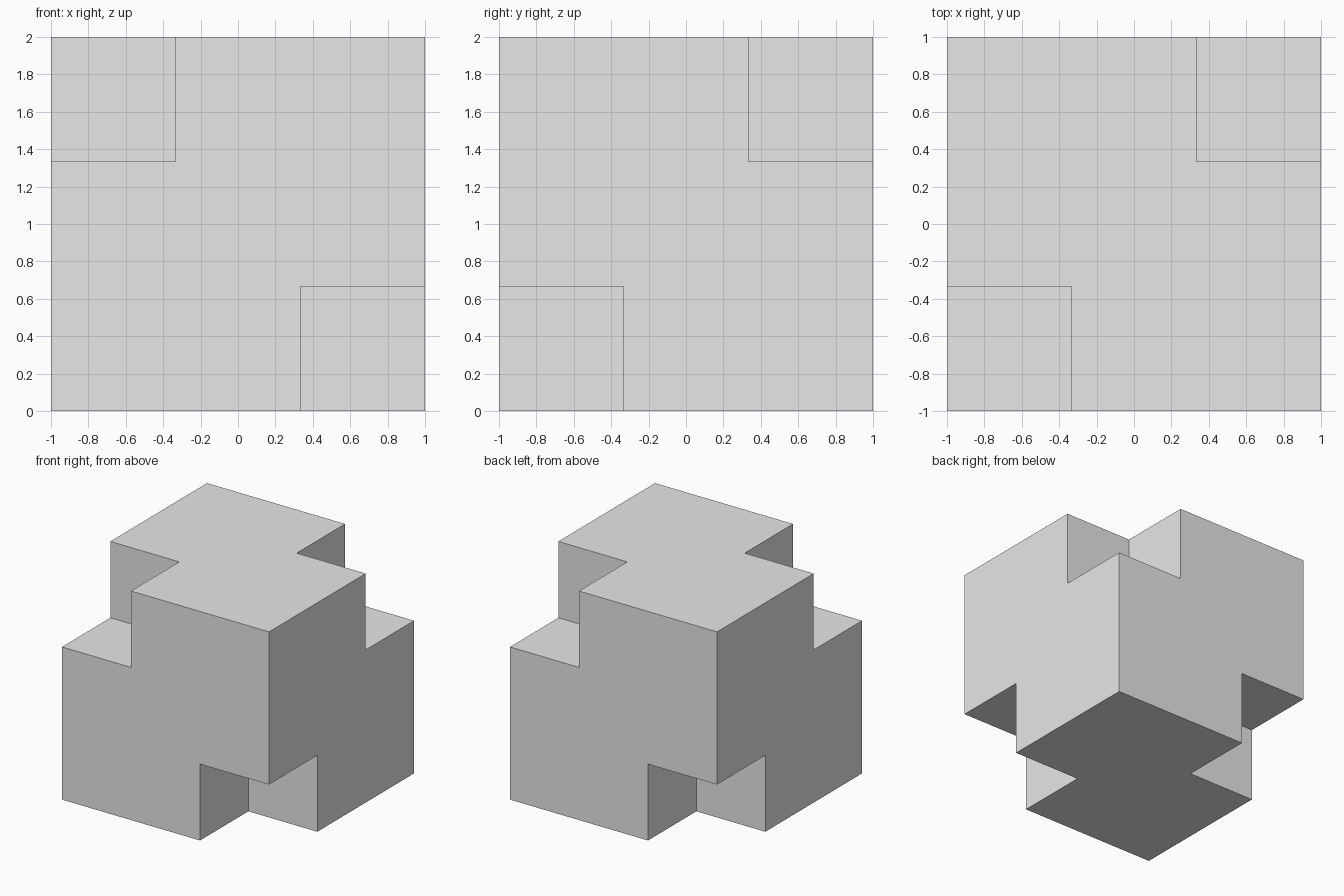
import bpy, bmesh
from mathutils import Matrix, Vector

if "Cube" in bpy.data.objects:
    bpy.data.objects.remove(bpy.data.objects["Cube"])

NOTCH = 2 / 3      # side of each notch cut into a corner
OVER = 0.2         # cutter overhang beyond the block


def boxes_object(name, boxes):
    """One mesh object made of cubes given as (centre, side)."""
    bm = bmesh.new()
    for centre, side in boxes:
        bmesh.ops.create_cube(bm, size=side, matrix=Matrix.Translation(centre))
    mesh = bpy.data.meshes.new(name)
    bm.to_mesh(mesh)
    bm.free()
    obj = bpy.data.objects.new(name, mesh)
    bpy.context.collection.objects.link(obj)
    return obj


grey = bpy.data.materials.new("light grey")
grey.diffuse_color = (0.8, 0.8, 0.8, 1)
grey.use_nodes = True
grey.node_tree.nodes["Principled BSDF"].inputs["Base Color"].default_value = grey.diffuse_color

# main block
block = boxes_object("notched_block", [(Vector((0, 0, 1)), 2)])
block.data.materials.append(grey)

# four alternating corners (tetrahedral pattern) are cut away
side = NOTCH + OVER
reach = 1 - NOTCH + side / 2
corners = [(x, y, x * y) for x in (-1, 1) for y in (-1, 1)]
cutter = boxes_object("corner_cutter",
                      [(Vector((0, 0, 1)) + reach * Vector(c), side) for c in corners])
cutter.data.materials.append(grey)
cutter.hide_render = True
cutter.hide_viewport = True
cutter.display_type = 'WIRE'

cut = block.modifiers.new("corner_notches", 'BOOLEAN')
cut.operation = 'DIFFERENCE'
cut.solver = 'EXACT'
cut.object = cutter
